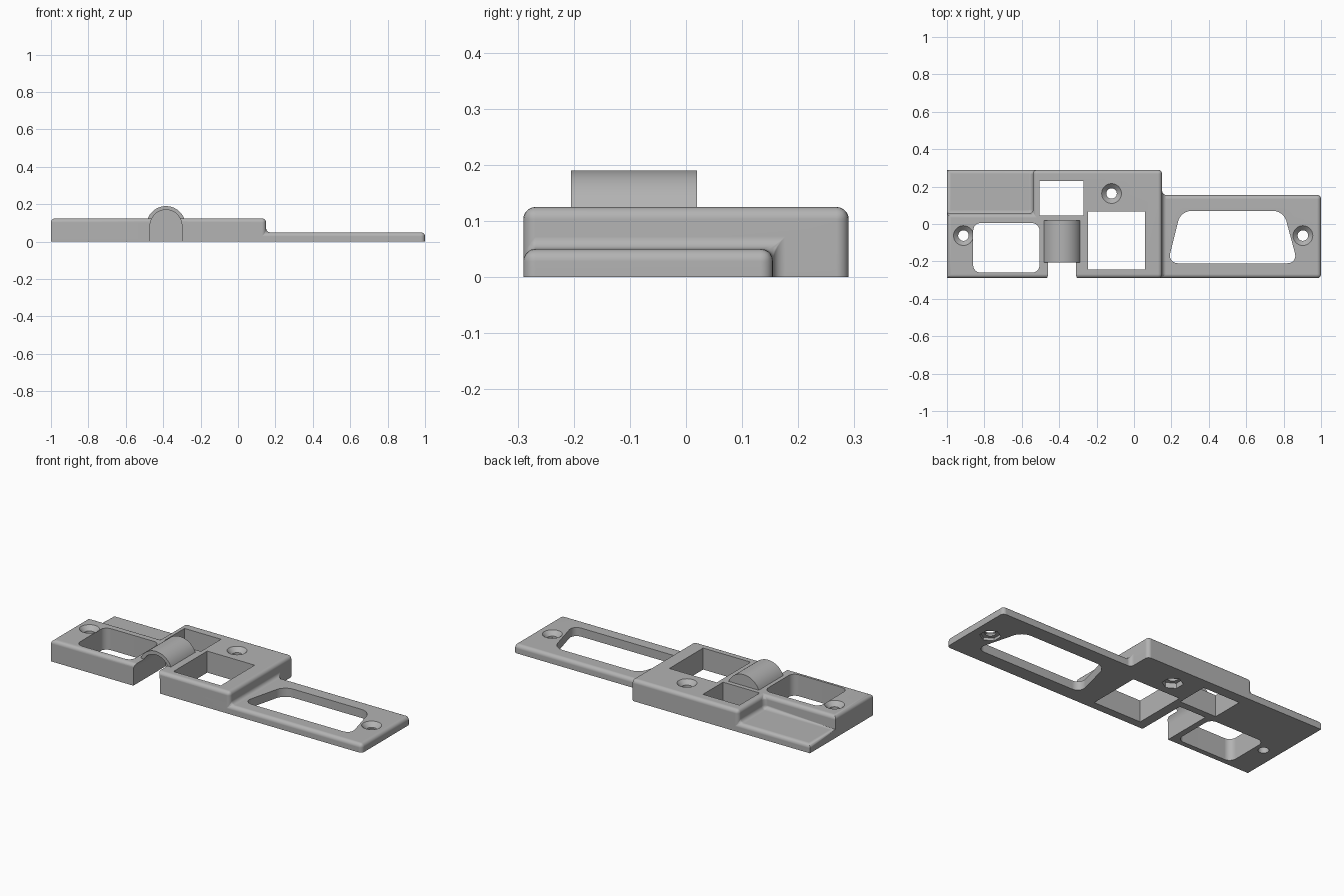
import bpy, bmesh, math

if "Cube" in bpy.data.objects:
    bpy.data.objects.remove(bpy.data.objects["Cube"])

grey = bpy.data.materials.new("grey plastic")
grey.use_nodes = True
colour = (0.45, 0.45, 0.45, 1)
grey.diffuse_color = colour
grey.node_tree.nodes["Principled BSDF"].inputs["Base Color"].default_value = colour


def to_object(bm, name):
    bmesh.ops.recalc_face_normals(bm, faces=bm.faces)
    mesh = bpy.data.meshes.new(name)
    bm.to_mesh(mesh)
    bm.free()
    mesh.materials.append(grey)
    obj = bpy.data.objects.new(name, mesh)
    bpy.context.collection.objects.link(obj)
    return obj


def prism(name, start, sweep, radius=0):
    """Sweep a flat outline; optionally round its corners."""
    bm = bmesh.new()
    face = bm.faces.new([bm.verts.new(p) for p in start])
    if radius:
        bmesh.ops.bevel(bm, geom=bm.verts[:], offset=radius, segments=6,
                        profile=0.5, affect='VERTICES')
        face = bm.faces[:][0]
    moved = bmesh.ops.extrude_face_region(bm, geom=[face], use_keep_orig=True)["geom"]
    bmesh.ops.translate(bm, vec=sweep,
                        verts=[g for g in moved if isinstance(g, bmesh.types.BMVert)])
    return to_object(bm, name)


def window(name, corners, radius=0):
    return prism(name, [(x, y, -0.1) for x, y in corners], (0, 0, 0.4), radius)


def rect(x0, x1, y0, y1):
    return [(x0, y0), (x1, y0), (x1, y1), (x0, y1)]


def cone(name, x, y, z0, z1, r0, r1, sides=32):
    bm = bmesh.new()
    bmesh.ops.create_cone(bm, cap_ends=True, segments=sides, radius1=r0,
                          radius2=r1, depth=z1 - z0)
    bmesh.ops.translate(bm, vec=(x, y, (z0 + z1) / 2), verts=bm.verts)
    return to_object(bm, name)


def arch(name, r, base, y0, y1):
    """Round-topped block running along y."""
    cx, cz, n = -0.385, 0.085, 32
    pts = [(cx + r * math.cos(math.pi * i / n), y0,
            cz + r * math.sin(math.pi * i / n)) for i in range(n + 1)]
    pts += [(cx - r, y0, base), (cx + r, y0, base)]
    return prism(name, pts, (0, y1 - y0, 0))


def combine(target, tool, operation):
    mod = target.modifiers.new(operation.title(), 'BOOLEAN')
    mod.operation, mod.solver, mod.object = operation, 'EXACT', tool
    tool.hide_render = True
    bpy.context.view_layer.objects.active = target
    bpy.ops.object.modifier_apply(modifier=mod.name)
    bpy.data.objects.remove(tool)


# Stepped body: blocks on a coarse grid, keeping only the outer faces
xs, ys, zs = (-1, -0.54, 0.15, 1), (-0.29, 0.055, 0.155, 0.29), (0, 0.05, 0.125)


def filled(i, j, k):
    if not (0 <= i < 3 and 0 <= j < 3 and 0 <= k < 2):
        return False
    if k == 0:
        return not (i == 2 and j == 2)
    return i == 1 or (i == 0 and j == 0)


bm = bmesh.new()
for i in range(3):
    for j in range(3):
        for k in range(2):
            if not filled(i, j, k):
                continue
            cell = (i, j, k)
            for axis in range(3):
                u, v = (axis + 1) % 3, (axis + 2) % 3
                for side in (0, 1):
                    near = list(cell)
                    near[axis] += 2 * side - 1
                    if filled(*near):
                        continue
                    ring = []
                    for du, dv in ((0, 0), (1, 0), (1, 1), (0, 1)):
                        c = list(cell)
                        c[axis] += side
                        c[u] += du
                        c[v] += dv
                        ring.append(bm.verts.new((xs[c[0]], ys[c[1]], zs[c[2]])))
                    bm.faces.new(ring)
bmesh.ops.remove_doubles(bm, verts=bm.verts, dist=0.001)
bmesh.ops.recalc_face_normals(bm, faces=bm.faces)
bmesh.ops.dissolve_limit(bm, angle_limit=0.02, verts=bm.verts, edges=bm.edges)


# Round the outer edges and fill the inner ones; base and left corners stay sharp
def rounded(e):
    a, b = (v.co for v in e.verts)
    on_base = max(a.z, b.z) < 0.001
    left_corner = max(a.x, b.x) < -0.99 and abs(a.z - b.z) > 0.01
    return not on_base and not left_corner


bmesh.ops.bevel(bm, geom=[e for e in bm.edges if rounded(e)], offset=0.022,
                segments=5, profile=0.5, affect='EDGES', clamp_overlap=True)
body = to_object(bm, "cover_plate")

# Raised barrel, hollowed from the front by a notch
combine(body, arch("barrel", 0.105, 0.05, -0.205, 0.02), 'UNION')
combine(body, arch("barrel_notch", 0.085, -0.1, -0.4, 0.005), 'DIFFERENCE')

# Window openings
for cutter in (
    window("rear_window", rect(-0.505, -0.27, 0.045, 0.23)),
    window("square_window", rect(-0.245, 0.06, -0.243, 0.067)),
    window("left_window", rect(-0.86, -0.505, -0.26, 0.005), 0.04),
    window("tapered_window", [(0.18, -0.21), (0.875, -0.21), (0.80, 0.07), (0.25, 0.07)], 0.055),
):
    combine(body, cutter, 'DIFFERENCE')

# Countersunk screw holes, two with hexagonal pockets underneath
for x, y, top, pocket in ((-0.912, -0.062, 0.125, 0), (-0.12, 0.163, 0.125, 0.03),
                          (0.903, -0.062, 0.05, 0.015)):
    combine(body, cone("screw_hole", x, y, -0.1, 0.3, 0.028, 0.028), 'DIFFERENCE')
    combine(body, cone("countersink", x, y, top - 0.025, top + 0.005, 0.028, 0.058), 'DIFFERENCE')
    if pocket:
        combine(body, cone("nut_pocket", x, y, -0.05, pocket, 0.055, 0.055, 6), 'DIFFERENCE')

# Smooth the rounded edges and keep the flats flat
bpy.ops.object.select_all(action='DESELECT')
body.select_set(True)
bpy.context.view_layer.objects.active = body
bpy.ops.object.shade_smooth_by_angle(angle=math.radians(30))
normals = body.modifiers.new("Weighted Normals", 'WEIGHTED_NORMAL')
normals.keep_sharp = True
